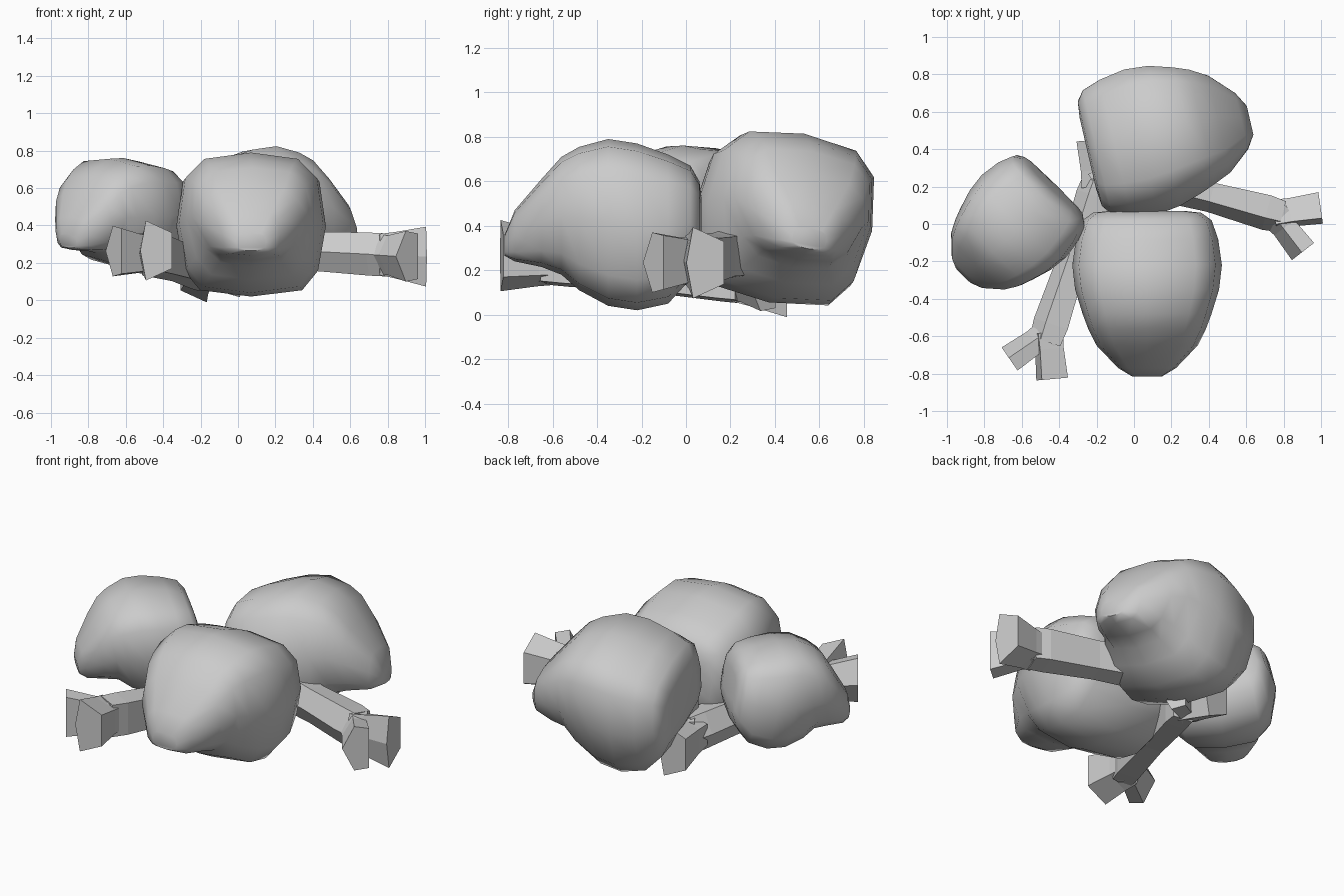
import bpy, bmesh, math
from mathutils import Vector

default = bpy.data.objects.get("Cube")
if default:
    bpy.data.objects.remove(default, do_unlink=True)

grey = bpy.data.materials.new("bone_grey")
grey.use_nodes = True
grey.diffuse_color = (0.6, 0.6, 0.6, 1)
grey.node_tree.nodes["Principled BSDF"].inputs["Base Color"].default_value = (0.6, 0.6, 0.6, 1)


def add_loft(bm, rings):
    """Skin a list of point rings and cap both ends."""
    loops = [[bm.verts.new(p) for p in ring] for ring in rings]
    n = len(loops[0])
    for a, b in zip(loops, loops[1:]):
        for i in range(n):
            j = (i + 1) % n
            bm.faces.new((a[i], a[j], b[j], b[i]))
    bm.faces.new(loops[0])
    bm.faces.new(loops[-1])


def finish(name, bm, smooth_angle=None):
    bmesh.ops.recalc_face_normals(bm, faces=bm.faces)
    mesh = bpy.data.meshes.new(name)
    bm.to_mesh(mesh)
    bm.free()
    mesh.materials.append(grey)
    obj = bpy.data.objects.new(name, mesh)
    bpy.context.collection.objects.link(obj)
    if smooth_angle:
        bpy.ops.object.select_all(action="DESELECT")
        obj.select_set(True)
        bpy.context.view_layer.objects.active = obj
        bpy.ops.object.shade_smooth_by_angle(angle=math.radians(smooth_angle))
    return obj


# Skull stations from back to face: distance, half width, bottom, top, jaw taper
STATIONS = [
    (0.00, 0.20, 0.33, 0.53, 0.0),
    (0.01, 0.29, 0.25, 0.60, 0.0),
    (0.05, 0.345, 0.16, 0.67, 0.05),
    (0.15, 0.38, 0.05, 0.72, 0.1),
    (0.29, 0.40, 0.02, 0.77, 0.1),
    (0.42, 0.385, 0.04, 0.79, 0.12),
    (0.55, 0.345, 0.11, 0.755, 0.2),
    (0.63, 0.315, 0.18, 0.71, 0.35),
    (0.72, 0.27, 0.215, 0.61, 0.25),
    (0.84, 0.155, 0.24, 0.47, 0.0),
    (0.885, 0.08, 0.265, 0.36, 0.0),
]


def power(v, e):
    return math.copysign(abs(v) ** e, v)


def skull(name, centre, heading, pitch=0.0, roll=0.0, size=1.0):
    yaw, nod, tip = (math.radians(a) for a in (heading, pitch, roll))
    d = Vector((math.cos(yaw) * math.cos(nod), math.sin(yaw) * math.cos(nod), -math.sin(nod)))
    side = Vector((-math.sin(yaw), math.cos(yaw), 0))
    side = side * math.cos(tip) - d.cross(side) * math.sin(tip)
    up = d.cross(side)
    rings = []
    for t, w, low, high, taper in STATIONS:
        ring = []
        for k in range(12):
            c, s = math.cos(math.tau * k / 12), math.sin(math.tau * k / 12)
            # Squarer underside than crown
            x = w * power(c, 0.62 if s > 0 else 0.42) * (1 - taper * max(0, -s))
            z = (low + high) / 2 + (high - low) / 2 * power(s, 0.66)
            ring.append(Vector(centre) + size * (d * (t - 0.42) + side * x + up * (z - 0.4)))
        rings.append(ring)
    bm = bmesh.new()
    add_loft(bm, rings)
    finish(name, bm, 50)


def section(centre, d, w, h, lean, flat):
    """Five-sided section across d: a ridge on one side, a flat on the other."""
    side = Vector((-d.y, d.x, 0)).normalized()
    corners = [(-1, 0), (lean, 1), (1, flat), (1, -flat), (lean, -1)]
    return [centre + side * (w * u) + Vector((0, 0, h * v)) for u, v in corners]


def bone(name, start, end):
    """Shaft with a forked pair of knuckles at each end."""
    p, q = Vector(start), Vector(end)
    d = (p - q).normalized()
    bm = bmesh.new()
    add_loft(bm, [section(p.lerp(q, f), d, w, h, -0.3, 0.85) for f, w, h in
                  ((-0.06, 0.085, 0.115), (0.06, 0.095, 0.115), (0.5, 0.08, 0.105),
                   (0.94, 0.095, 0.115), (1.06, 0.085, 0.115))])
    for base, out in ((p, d), (q, -d)):
        side = Vector((-out.y, out.x, 0)).normalized()
        for along, across, w, h, lean, flat in ((0.23, 0.1, 0.085, 0.16, -0.65, 0.6),
                                                (0.2, -0.15, 0.075, 0.135, -0.1, 0.9)):
            tip = base + out * along + side * across
            way = (tip - base).normalized()
            add_loft(bm, [section(base, way, 0.08, 0.11, lean, flat),
                          section(base.lerp(tip, 0.35), way, w * 0.9, h * 0.78, lean, flat),
                          section(tip, way, w, h, lean, flat)])
    finish(name, bm)


# Three skulls facing outward
skull("front_skull", (0.07, -0.35, 0.4), -90)
skull("back_skull", (0.164, 0.465, 0.43), 13, roll=10)
skull("small_skull", (-0.66, -0.03, 0.455), 225, pitch=11, roll=4, size=0.79)

# Two crossed bones underneath
bone("left_bone", (0.75, 0.05, 0.245), (0.07, 0.235, 0.28))
bone("front_bone", (-0.46, -0.58, 0.245), (-0.2, 0.2, 0.17))
